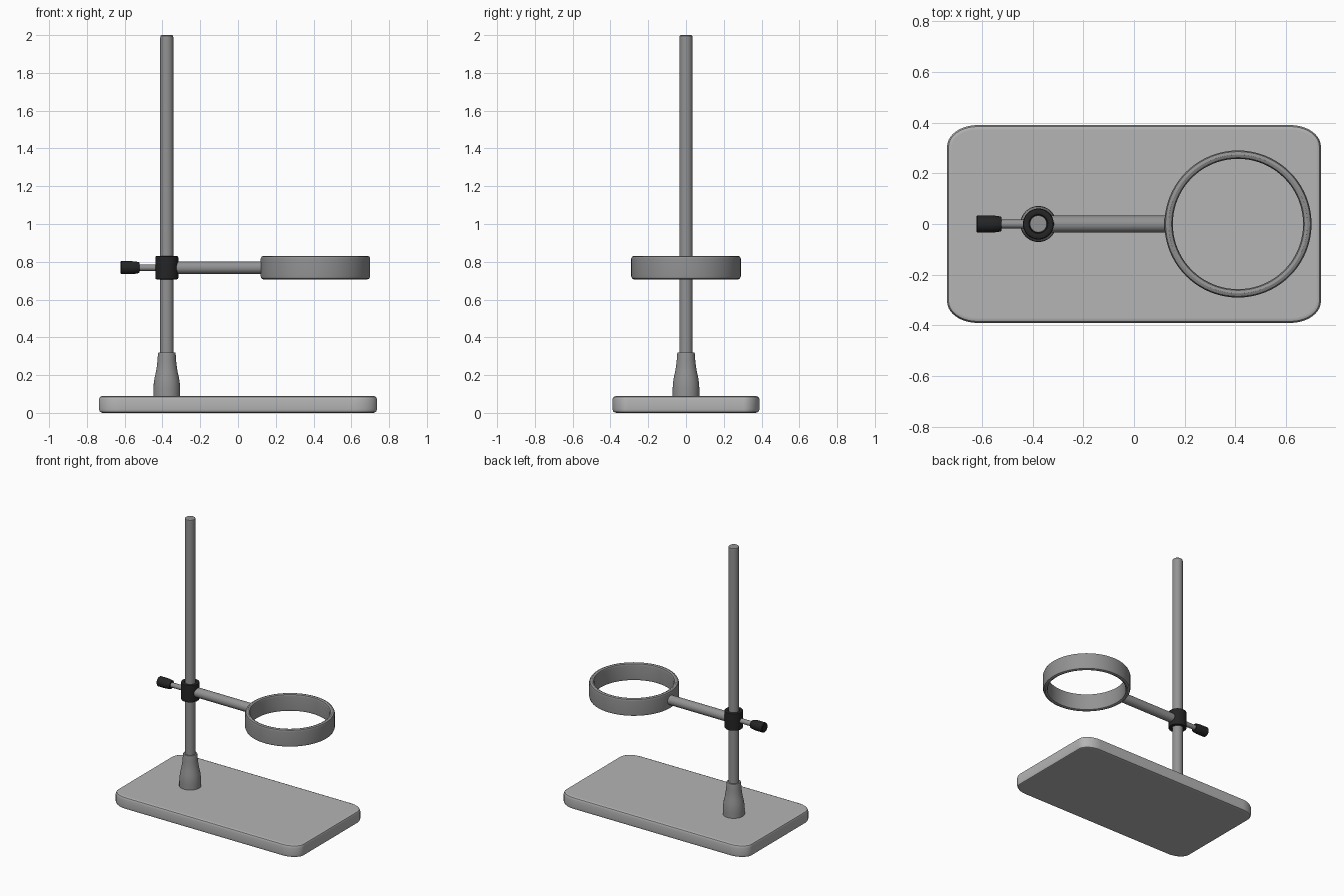
import bpy, bmesh
from math import sin, cos, pi, radians

if "Cube" in bpy.data.objects:
    bpy.data.objects.remove(bpy.data.objects["Cube"])


def material(name, v):
    m = bpy.data.materials.new(name)
    m.diffuse_color = (v, v, v, 1)
    m.use_nodes = True
    m.node_tree.nodes["Principled BSDF"].inputs["Base Color"].default_value = m.diffuse_color
    return m


black = material("black_plastic", 0.018)
plate_grey = material("plate_grey", 0.46)
steel = material("dark_steel", 0.29)


def loft(name, rings, capped=True, closed=False, mat=steel):
    """Skin a stack of equal-length point rings into one smooth object."""
    bm = bmesh.new()
    rows = [[bm.verts.new(p) for p in ring] for ring in rings]
    n = len(rows[0])
    pairs = list(zip(rows, rows[1:])) + ([(rows[-1], rows[0])] if closed else [])
    for a, b in pairs:
        for i in range(n):
            j = (i + 1) % n
            bm.faces.new((a[i], a[j], b[j], b[i]))
    if capped and not closed:
        bm.faces.new(rows[0])
        bm.faces.new(rows[-1])
    bmesh.ops.recalc_face_normals(bm, faces=bm.faces)
    mesh = bpy.data.meshes.new(name)
    bm.to_mesh(mesh)
    bm.free()
    ob = bpy.data.objects.new(name, mesh)
    bpy.context.collection.objects.link(ob)
    mesh.materials.append(mat)
    bpy.ops.object.select_all(action='DESELECT')
    bpy.context.view_layer.objects.active = ob
    ob.select_set(True)
    bpy.ops.object.shade_smooth_by_angle(angle=radians(40))
    # keep large faces flat-looking beside their bevels
    ob.modifiers.new("weighted_normals", 'WEIGHTED_NORMAL').keep_sharp = True
    return ob


def lathe(name, profile, centre, axis='Z', n=48, **kw):
    """Revolve (radius, height) points about an axis through centre."""
    cx, cy, cz = centre
    rings = []
    for r, h in profile:
        ring = []
        for k in range(n):
            u, v = r * cos(2 * pi * k / n), r * sin(2 * pi * k / n)
            ring.append((cx + u, cy + v, cz + h) if axis == 'Z' else (cx + h, cy + u, cz + v))
        rings.append(ring)
    return loft(name, rings, **kw)


def plate_ring(z, inset, hx=0.737, hy=0.39, rx=0.12, ry=0.085, seg=10):
    """Rounded-rectangle outline with slightly elliptical corners."""
    pts = []
    for q, (sx, sy) in enumerate([(1, 1), (-1, 1), (-1, -1), (1, -1)]):
        for k in range(seg + 1):
            a = pi / 2 * (q + k / seg)
            pts.append((sx * (hx - rx) + (rx - inset) * cos(a),
                        sy * (hy - ry) + (ry - inset) * sin(a), z))
    return pts


def band(r_in, r_out, h, b):
    """Bevelled tube cross-section, centred on height 0."""
    c = b * 0.3
    half = [(r_in, h - b), (r_in + c, h - c), (r_in + b, h),
            (r_out - b, h), (r_out - c, h - c), (r_out, h - b)]
    return half + [(r, -z) for r, z in reversed(half)]


PX, ARM_Z = -0.377, 0.769

# base plate
loft("base_plate", [plate_ring(z, i) for z, i in
                    [(0, .02), (.006, .006), (.02, 0), (.07, 0), (.084, .006), (.09, .02)]],
     mat=plate_grey)

# upright rod and its flared socket
lathe("upright_rod", [(.035, .06), (.035, 1.985), (.033, 1.996), (.028, 2.0)], (PX, 0, 0))
lathe("rod_socket", [(.071, .08), (.071, .125), (.069, .155), (.065, .185), (.058, .215),
                     (.053, .245), (.049, .28), (.047, .314), (.044, .32), (.036, .321)],
      (PX, 0, 0))

# clamp collar around the rod
lathe("clamp_collar", band(.035, .061, .062, .008), (PX, 0, ARM_Z), closed=True, mat=black)

# support arm and ring
lathe("support_arm", [(.033, -.33), (.033, .135)], (0, 0, ARM_Z), 'X', n=32)
lathe("support_ring", band(.257, .29, .0625, .0155), (.41, 0, ARM_Z), n=80, closed=True)

# clamp screw and black knob
lathe("clamp_screw", [(.017, -.54), (.017, -.42)], (0, 0, ARM_Z), 'X', n=24)
lathe("screw_knob", [(.030, -.622), (.034, -.618), (.034, -.56), (.032, -.54),
                     (.029, -.525), (.026, -.522)], (0, 0, ARM_Z), 'X', n=24, mat=black)
